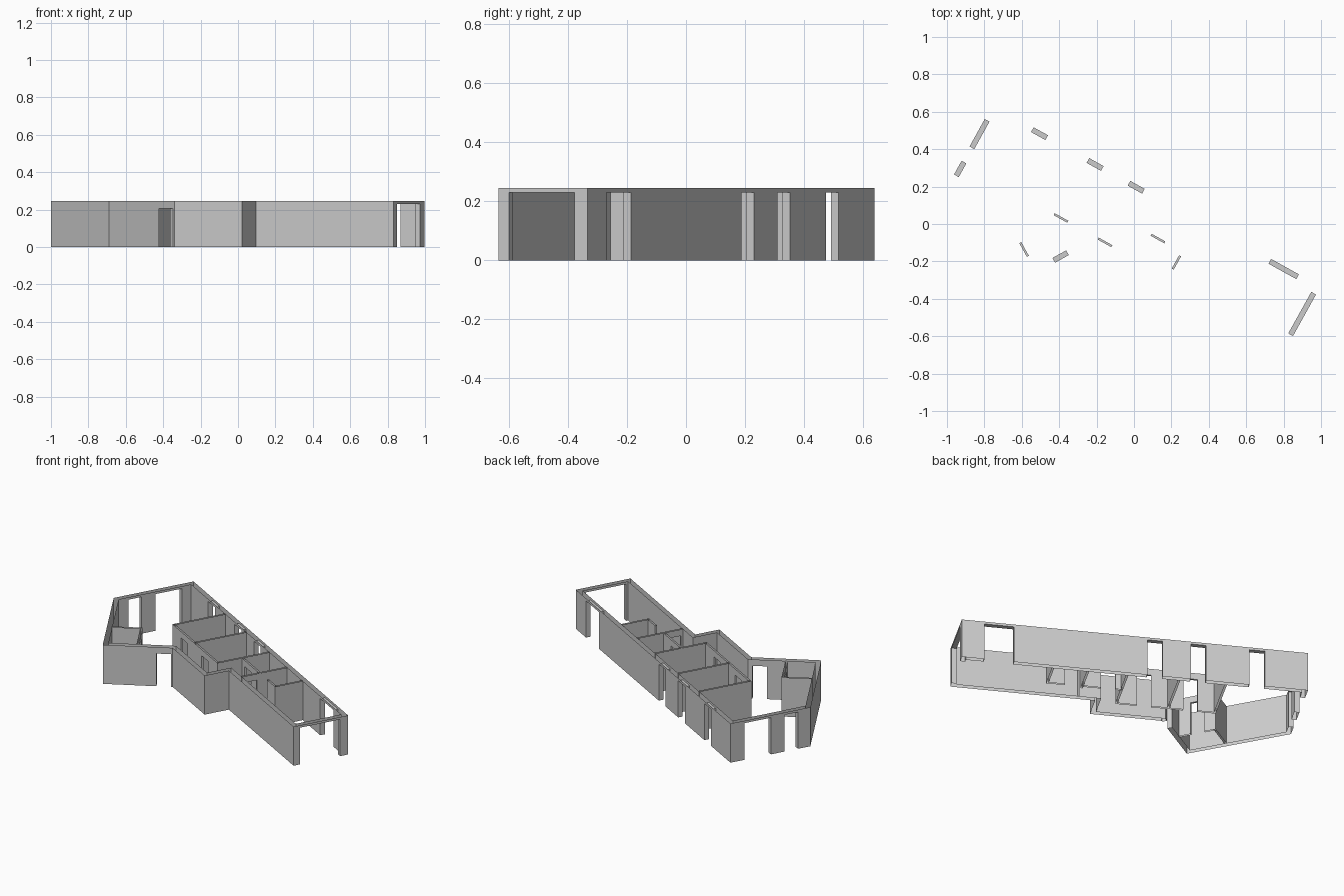
import bpy
import bmesh
import math
from mathutils import Matrix, Vector

cube = bpy.data.objects.get("Cube")
if cube:
    bpy.data.objects.remove(cube, do_unlink=True)

HEIGHT = 0.245
OUTER_THICK = 0.029
INNER_THICK = 0.012
TALL, DOOR = 0.23, 0.205
PLAN = Matrix.Rotation(math.radians(-29), 4, 'Z')   # whole plan is turned
WING = Matrix.Rotation(math.radians(58), 2)         # wing is turned from the plan

plaster = bpy.data.materials.new("grey plaster")
plaster.use_nodes = True
GREY = (0.6, 0.6, 0.6, 1)
plaster.diffuse_color = GREY
plaster.node_tree.nodes["Principled BSDF"].inputs["Base Color"].default_value = GREY


def quad(bm, corners, facing):
    """Add a face that looks along the given direction."""
    a, b, c, d = corners
    if (b - a).cross(c - a).dot(facing) < 0:
        corners = corners[::-1]
    bm.faces.new([bm.verts.new(p) for p in corners])


def upright(bm, a, b, low, high, facing):
    """Add a vertical sheet between two plan points."""
    quad(bm, [a.to_3d() + Vector((0, 0, low)), b.to_3d() + Vector((0, 0, low)),
              b.to_3d() + Vector((0, 0, high)), a.to_3d() + Vector((0, 0, high))], facing)


def build_wall(name, a, b, inner_a, inner_b, openings, head, capped):
    """Hollow wall, open on top, with jambs and soffits at each opening."""
    bm = bmesh.new()
    along = (b - a).normalized()
    inward = Vector((-along.y, along.x))
    depth = inward * (inner_a - a).dot(inward)
    side, run = inward.to_3d(), along.to_3d()
    start, inner_start = a, inner_a
    for lo, hi in openings:
        p, q = a + along * lo, a + along * hi
        upright(bm, start, p, 0, HEIGHT, -side)
        upright(bm, inner_start, p + depth, 0, HEIGHT, side)
        upright(bm, p, q, head, HEIGHT, -side)
        upright(bm, p + depth, q + depth, head, HEIGHT, side)
        upright(bm, p, p + depth, 0, head, run)
        upright(bm, q, q + depth, 0, head, -run)
        up = Vector((0, 0, head))
        quad(bm, [v.to_3d() + up for v in (p, q, q + depth, p + depth)], Vector((0, 0, -1)))
        start, inner_start = q, q + depth
    upright(bm, start, b, 0, HEIGHT, -side)
    upright(bm, inner_start, inner_b, 0, HEIGHT, side)
    if capped:
        upright(bm, a, inner_a, 0, HEIGHT, -run)
        upright(bm, b, inner_b, 0, HEIGHT, run)
    bmesh.ops.remove_doubles(bm, verts=bm.verts, dist=0.0001)
    bm.transform(PLAN)
    mesh = bpy.data.meshes.new(name)
    bm.to_mesh(mesh)
    bm.free()
    mesh.materials.append(plaster)
    bpy.context.collection.objects.link(bpy.data.objects.new(name, mesh))


def partition(name, a, b, openings=()):
    """Thin inner wall centred on the line from a to b."""
    a, b = Vector(a), Vector(b)
    along = (b - a).normalized()
    half = Vector((-along.y, along.x)) * INNER_THICK / 2
    build_wall(name, a - half, b - half, a + half, b + half, openings, DOOR, True)


def span(centre, width):
    return (centre - width / 2, centre + width / 2)


# Outer shell: corner, wall name, openings measured from that corner, head height
shell = [
    ((-0.97, 0.192), "left_end_wall", [span(0.172, 0.168), span(0.385, 0.084)], TALL),
    ((-0.97, -0.313), "wing_side_wall", [], TALL),
    ((-0.431, -0.645), "wing_front_wall", [span(0.348, 0.084)], DOOR),
    ((-0.219, -0.306), "hall_front_wall", [], TALL),
    ((0.195, -0.306), "hall_end_wall", [], TALL),
    ((0.195, -0.153), "front_wall", [], TALL),
    ((1.034, -0.153), "right_end_wall", [span(0.168, 0.254)], TALL),
    ((1.034, 0.192), "back_wall",
     [span(0.217, 0.17), span(1.119, 0.088), span(1.37, 0.088), span(1.71, 0.088)], TALL),
]
corners = [Vector(row[0]) for row in shell]
count = len(corners)


def mitre(i):
    """Inner corner matching outer corner i."""
    d0 = (corners[i] - corners[i - 1]).normalized()
    d1 = (corners[(i + 1) % count] - corners[i]).normalized()
    n0, n1 = Vector((-d0.y, d0.x)), Vector((-d1.y, d1.x))
    return corners[i] + (n0 + n1) * OUTER_THICK / (1 + n0.dot(n1))


for i, (_, name, openings, head) in enumerate(shell):
    j = (i + 1) % count
    build_wall(name, corners[i], corners[j], mitre(i), mitre(j), openings, head, False)

# Room partitions
BACK, HALL, BATH = 0.165, -0.161, -0.006
partition("hall_partition", (-0.506, HALL), (0.076, HALL),
          [span(0.149, 0.083), span(0.418, 0.083)])
for name, s in (("first_room_wall", -0.5), ("second_room_wall", -0.23), ("third_room_wall", 0.07)):
    partition(name, (s, HALL), (s, BACK))
partition("bathroom_front", (0.07, BATH), (0.298, BATH), [span(0.08, 0.083)])
partition("bathroom_side", (0.298, -0.125), (0.298, BACK), [span(0.055, 0.082)])
partition("niche_front", (0.4, BATH), (0.506, BATH))
partition("niche_side", (0.5, BATH), (0.5, BACK))

# Small room in the turned wing
partition("wing_room_side", WING @ Vector((-0.58, 0.05)), WING @ Vector((-0.58, 0.276)),
          [span(0.116, 0.084)])
partition("wing_room_back", WING @ Vector((-0.75, 0.27)), WING @ Vector((-0.574, 0.27)))
